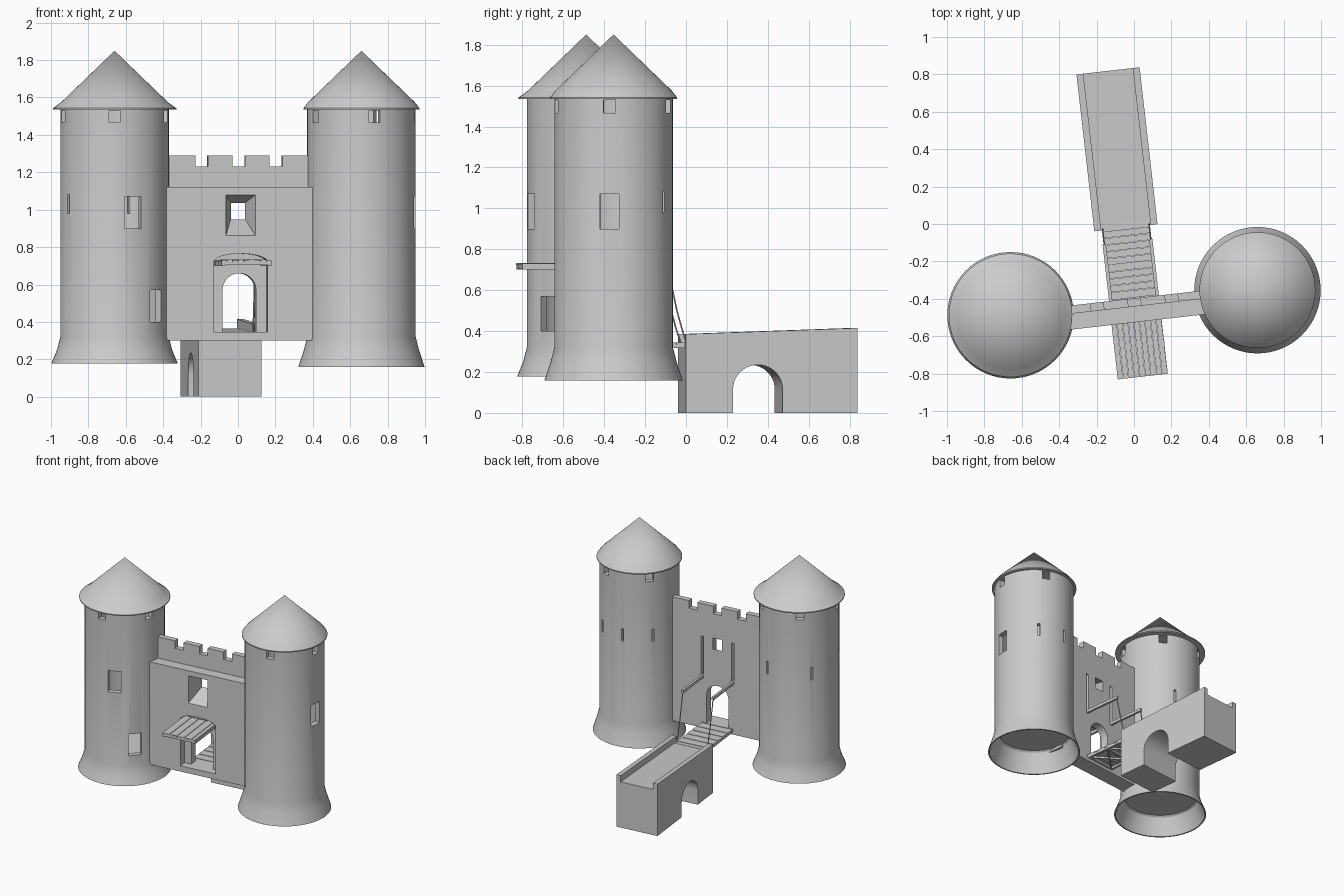
import bpy, bmesh, math
from mathutils import Matrix, Vector

if "Cube" in bpy.data.objects:
    bpy.data.objects.remove(bpy.data.objects["Cube"])

# gatehouse frame: x along the wall, y outwards to the bridge, turned a little in plan
GATE = Matrix.Translation((0.007, -0.461, 0)) @ Matrix.Rotation(math.radians(6.5), 4, 'Z')
IDENT = Matrix.Identity(4)


def loft(bm, ring_a, ring_b):
    a = [bm.verts.new(p) for p in ring_a]
    b = [bm.verts.new(p) for p in ring_b]
    n = len(a)
    bm.faces.new(a)
    bm.faces.new(b[::-1])
    for i in range(n):
        bm.faces.new((a[i], b[i], b[(i + 1) % n], a[(i + 1) % n]))


def prism(bm, pts, axis, lo, hi):
    f = (lambda p, d: (d, p[0], p[1])) if axis == 'x' else (lambda p, d: (p[0], d, p[1]))
    loft(bm, [f(p, lo) for p in pts], [f(p, hi) for p in pts])


def box(bm, x0, x1, y0, y1, z0, z1):
    prism(bm, [(x0, z0), (x1, z0), (x1, z1), (x0, z1)], 'y', y0, y1)


def arc(cx, cz, rx, rz, n=16):
    return [(cx + rx * math.cos(math.pi * i / n), cz + rz * math.sin(math.pi * i / n))
            for i in range(n + 1)]


def lathe(bm, pts, closed, n=64):
    verts = [bm.verts.new((r, 0, z)) for r, z in pts]
    edges = [bm.edges.new(e) for e in zip(verts, verts[1:])]
    if closed:
        edges.append(bm.edges.new((verts[-1], verts[0])))
    bmesh.ops.spin(bm, geom=verts + edges, axis=(0, 0, 1), cent=(0, 0, 0),
                   angle=math.tau, steps=n, use_duplicate=False)
    bmesh.ops.remove_doubles(bm, verts=bm.verts, dist=1e-5)


def finish(name, bm, matrix=GATE, smooth=False):
    bm.transform(matrix)
    bmesh.ops.recalc_face_normals(bm, faces=bm.faces)
    me = bpy.data.meshes.new(name)
    bm.to_mesh(me)
    bm.free()
    ob = bpy.data.objects.new(name, me)
    bpy.context.collection.objects.link(ob)
    if smooth:
        activate(ob)
        bpy.ops.object.shade_smooth_by_angle(angle=math.radians(25))
    return ob


def activate(ob):
    bpy.ops.object.select_all(action='DESELECT')
    ob.select_set(True)
    bpy.context.view_layer.objects.active = ob


def carve(ob, bm, matrix=GATE):
    cutter = finish("cutter", bm, matrix)
    cutter.hide_render = True
    mod = ob.modifiers.new("carve", 'BOOLEAN')
    mod.operation, mod.solver, mod.object = 'DIFFERENCE', 'EXACT', cutter
    activate(ob)
    bpy.ops.object.modifier_apply(modifier=mod.name)
    bpy.data.objects.remove(cutter)


def tower(side, x, y, base, eave, windows):
    place = Matrix.Translation((x, y, 0))
    # hollow shell with flared foot
    bm = bmesh.new()
    lathe(bm, [(0.338, base), (0.308, 0.25), (0.29, 0.32), (0.29, 1.54), (0.25, 1.54),
               (0.25, 0.33), (0.275, 0.31), (0.328, base)], True)
    shell = finish(side + "_tower", bm, place)
    # windows and arrow slits as (angle, width, bottom, top)
    bm = bmesh.new()
    for deg, w, z0, z1 in windows:
        part = bmesh.new()
        box(part, 0.2, 0.4, -w / 2, w / 2, z0, z1)
        part.transform(Matrix.Rotation(math.radians(deg), 4, 'Z'))
        tmp = bpy.data.meshes.new("tmp")
        part.to_mesh(tmp)
        part.free()
        bm.from_mesh(tmp)
        bpy.data.meshes.remove(tmp)
    carve(shell, bm, place)
    activate(shell)
    bpy.ops.object.shade_smooth_by_angle(angle=math.radians(25))
    # floor
    bm = bmesh.new()
    lathe(bm, [(0, 0.32), (0.26, 0.32), (0.26, 0.34), (0, 0.34)], False)
    finish(side + "_tower_floor", bm, place)
    # conical roof
    bm = bmesh.new()
    lathe(bm, [(0, 1.535), (eave, 1.535), (eave, 1.543), (0.285, 1.575), (0, 1.85)], False)
    finish(side + "_roof", bm, place, True)


def openings(start, slits, bigs):
    return ([(start + 72 * k, 0.06, 1.465, 1.53) for k in range(5)]
            + [(a, 0.018, 0.98, 1.08) for a in slits]
            + [(a, 0.095, z, z + 0.17) for a, z in bigs])


tower("left", -0.66, -0.488, 0.178, 0.33, openings(-90, (72, 143, 212), ((-70, 0.9), (-40, 0.4))))
tower("right", 0.66, -0.354, 0.158, 0.31, openings(-76, (57, 100, 145), ((-4, 0.9),)))

# curtain wall with stepped parapet
bm = bmesh.new()
box(bm, -0.4, 0.4, -0.064, 0.064, 0.30, 1.12)
wall = finish("gate_wall", bm)

bm = bmesh.new()
top = []
for gap in (-0.2, 0.0, 0.2):
    top += [(gap - 0.034, 1.29), (gap - 0.034, 1.23), (gap + 0.034, 1.23), (gap + 0.034, 1.29)]
prism(bm, [(0.4, 1.12), (-0.4, 1.12), (-0.4, 1.29)] + top + [(0.4, 1.29)], 'y', 0.02, 0.064)
finish("battlements", bm)

# gate recess, arched doorway, splayed window, slots for the lifting arms
bm = bmesh.new()
prism(bm, [(-0.145, 0.345), (0.145, 0.345)] + arc(0, 0.72, 0.145, 0.045), 'y', -0.1, 0.0)
carve(wall, bm)
bm = bmesh.new()
prism(bm, [(-0.09, 0.345), (0.09, 0.345)] + arc(0, 0.57, 0.09, 0.09), 'y', -0.03, 0.1)
carve(wall, bm)
bm = bmesh.new()
ring = lambda y, w, z0, z1: [(-w, y, z0), (w, y, z0), (w, y, z1), (-w, y, z1)]
loft(bm, ring(-0.066, 0.08, 0.86, 1.08), ring(0.066, 0.038, 0.95, 1.035))
carve(wall, bm)
bm = bmesh.new()
for s in (-1, 1):
    box(bm, s * 0.125 - 0.01, s * 0.125 + 0.01, 0.025, 0.1, 0.70, 1.03)
carve(wall, bm)

# lifting arms and planked counterweight
bm = bmesh.new()
for s in (-1, 1):
    box(bm, s * 0.125 - 0.009, s * 0.125 + 0.009, -0.355, 0.37, 0.70, 0.722)
finish("lifting_arms", bm)
bm = bmesh.new()
for i in range(9):
    x = -0.135 + 0.03 * i
    box(bm, x, x + 0.028, -0.357, -0.02, 0.722, 0.731 + 0.002 * (i % 2))
for y in (-0.35, -0.2, -0.06):
    box(bm, -0.135, 0.135, y, y + 0.02, 0.703, 0.724)
finish("counterweight", bm)

# drawbridge: cross planks on a braced frame
bm = bmesh.new()
for i in range(13):
    y = 0.0 + 0.0365 * i
    box(bm, -0.128, 0.128, y, y + 0.0345, 0.334, 0.343 + 0.002 * (i % 2))
for s in (-1, 1):
    box(bm, s * 0.118 - 0.009, s * 0.118 + 0.009, 0.07, 0.444, 0.318, 0.336)
    for y0, y1 in ((0.08, 0.255), (0.265, 0.435)):
        a, b = -0.11 * s, 0.11 * s
        prof = lambda z: [(a - 0.007, y0, z), (a + 0.007, y0, z), (b + 0.007, y1, z), (b - 0.007, y1, z)]
        loft(bm, prof(0.32), prof(0.336))
for y in (0.07, 0.25, 0.428):
    box(bm, -0.118, 0.118, y, y + 0.016, 0.318, 0.336)
finish("drawbridge", bm)

# slack chains from arm tips to drawbridge end
for side, s in (("left", -1), ("right", 1)):
    cu = bpy.data.curves.new(side + "_chain", 'CURVE')
    cu.dimensions = '3D'
    cu.bevel_depth, cu.bevel_resolution = 0.004, 1
    pts = [(0.362, 0.71), (0.372, 0.65), (0.388, 0.58), (0.405, 0.50), (0.427, 0.42), (0.45, 0.345)]
    sp = cu.splines.new('POLY')
    sp.points.add(len(pts) - 1)
    for p, (y, z) in zip(sp.points, pts):
        p.co = (*(GATE @ Vector((s * 0.125, y, z))), 1)
    ob = bpy.data.objects.new(side + "_chain", cu)
    bpy.context.collection.objects.link(ob)
    activate(ob)
    bpy.ops.object.convert(target='MESH')

# stone bridge with arch and sloping side walls
N, F, C = 0.444, 1.288, 0.798
bm = bmesh.new()
prism(bm, [(F, 0), (F, 0.365), (N, 0.34), (N, 0), (C - 0.122, 0)]
      + arc(C, 0.115, 0.122, 0.12, 20)[::-1] + [(C + 0.122, 0)], 'x', -0.17, 0.17)
finish("stone_bridge", bm, GATE, True)
bm = bmesh.new()
for s in (-1, 1):
    prism(bm, [(N, 0.34), (F, 0.365), (F, 0.415), (N, 0.385)], 'x', s * 0.17, s * 0.133)
finish("bridge_side_walls", bm)
